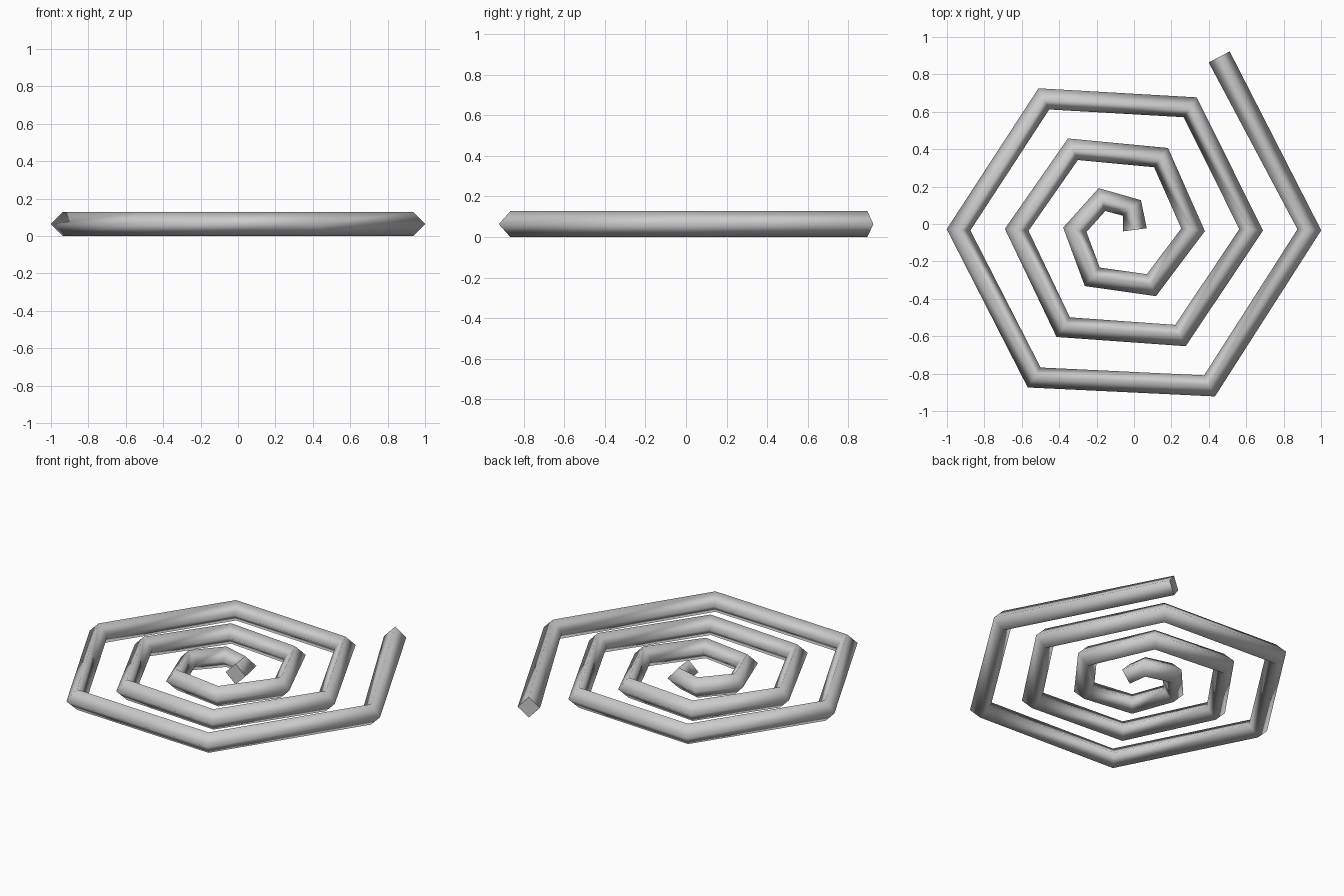
import bpy
import math

if "Cube" in bpy.data.objects:
    bpy.data.objects.remove(bpy.data.objects["Cube"])

CENTRE_X, CENTRE_Y = -0.078, -0.031   # spiral origin
START_RADIUS, GROWTH = 0.083, 0.0518  # radius, growth per 60 degree step
STEPS = 20
TUBE_RADIUS = 0.0635

# Hexagonal spiral path
curve = bpy.data.curves.new("spiral_tube", 'CURVE')
curve.dimensions = '3D'
spline = curve.splines.new('POLY')
spline.points.add(STEPS - 1)
for k, point in enumerate(spline.points):
    angle = math.radians(60 * k)
    r = START_RADIUS + GROWTH * k
    point.co = (CENTRE_X + r * math.cos(angle),
                CENTRE_Y + r * math.sin(angle), TUBE_RADIUS, 1)
spline.use_smooth = True

# Four-sided diamond cross-section with closed ends
curve.bevel_depth = TUBE_RADIUS
curve.bevel_resolution = 0
curve.use_fill_caps = True

spiral = bpy.data.objects.new("spiral_tube", curve)
bpy.context.collection.objects.link(spiral)
